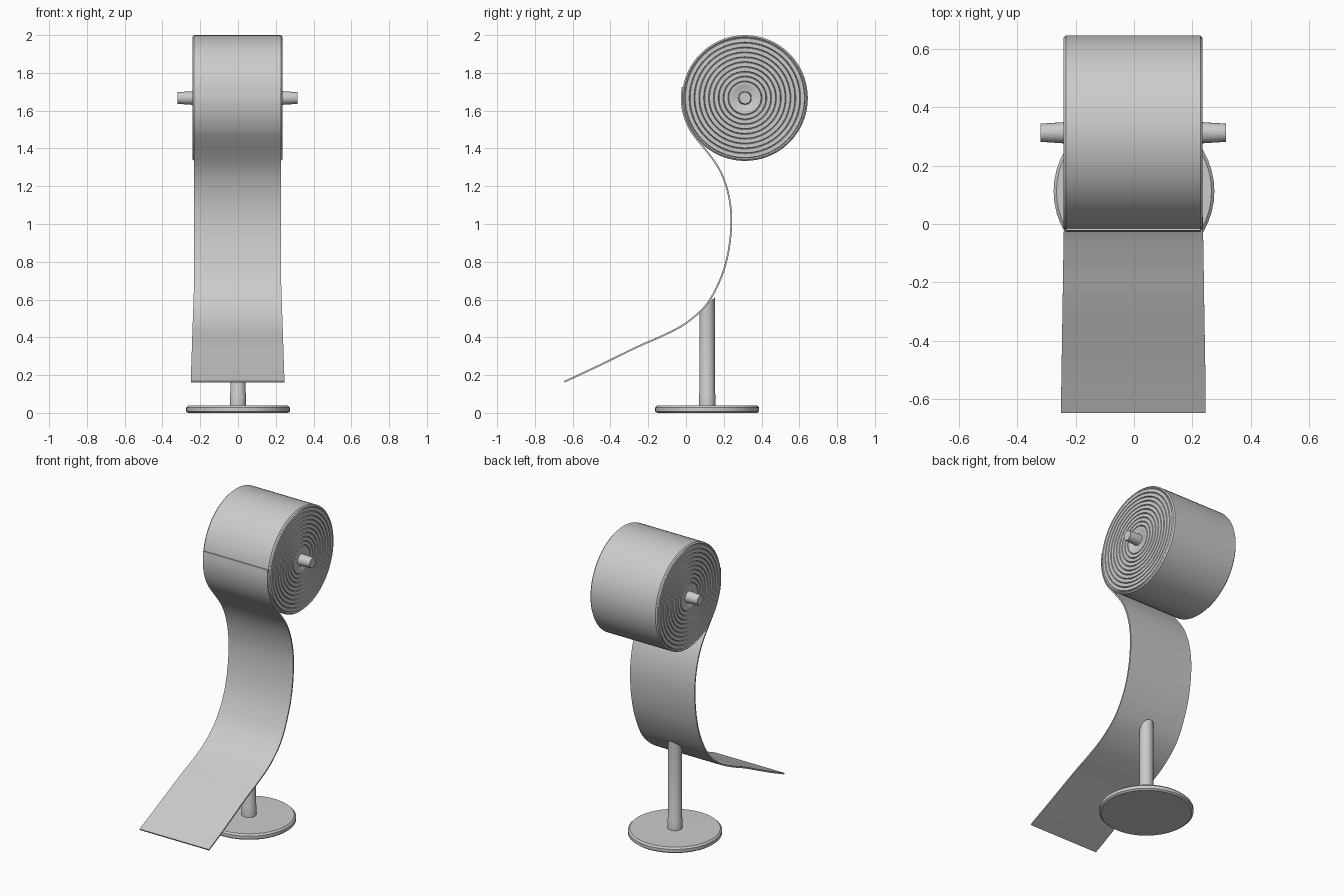
import bpy, bmesh, math
from mathutils import Vector, Matrix

if "Cube" in bpy.data.objects:
    bpy.data.objects.remove(bpy.data.objects["Cube"])


def finish(bm, name, angle=35):
    bmesh.ops.recalc_face_normals(bm, faces=bm.faces)
    me = bpy.data.meshes.new(name)
    bm.to_mesh(me)
    bm.free()
    ob = bpy.data.objects.new(name, me)
    bpy.context.collection.objects.link(ob)
    bpy.ops.object.select_all(action='DESELECT')
    ob.select_set(True)
    bpy.context.view_layer.objects.active = ob
    bpy.ops.object.shade_smooth_by_angle(angle=math.radians(angle))
    return ob


def lathe(name, profile, matrix, sides=64):
    """Revolve (radius, height) points around local z; zero radius closes the ends."""
    bm = bmesh.new()
    rings = []
    for r, h in profile:
        n = 1 if r == 0 else sides
        rings.append([bm.verts.new(matrix @ Vector((r * math.cos(2 * math.pi * i / sides),
                                                    r * math.sin(2 * math.pi * i / sides), h)))
                      for i in range(n)])
    for a, b in zip(rings, rings[1:]):
        for i in range(sides):
            j = (i + 1) % sides
            quad = [a[i % len(a)], a[j % len(a)], b[j % len(b)], b[i % len(b)]]
            bm.faces.new(list(dict.fromkeys(quad)))
    return finish(bm, name)


CY, CZ, R = 0.312, 1.667, 0.333
sideways = Matrix.Translation((-0.003, CY, CZ)) @ Matrix.Rotation(math.pi / 2, 4, 'Y')

# Paper roll with concentric layer grooves on both ends
HALF, LAYERS, INNER = 0.238, 10, 0.065
step = (R - 0.012 - INNER) / LAYERS
end = [(0.0, HALF - 0.004), (INNER - 0.006, HALF - 0.004)]
for i in range(LAYERS):
    r = INNER + i * step
    end += [(r, HALF), (r + step - 0.006, HALF), (r + step - 0.003, HALF - 0.006)]
end += [(R - 0.008, HALF), (R, HALF - 0.008)]
lathe("paper_roll", end + [(r, -h) for r, h in reversed(end)], sideways, 72)

# Axle through the roll
lathe("axle", [(0, -0.317), (0.031, -0.317), (0.036, -0.24), (0.036, 0.24),
               (0.031, 0.317), (0, 0.317)], sideways, 24)

# Unrolled sheet: hugs the roll, then follows an S-curve to the front
path = [(CY + (R + 0.002) * math.cos(math.radians(a)), CZ + (R + 0.002) * math.sin(math.radians(a)))
        for a in range(170, 221, 10)]
path += [(0.155, 1.325), (0.207, 1.22), (0.235, 1.1), (0.239, 0.98), (0.222, 0.84),
         (0.183, 0.71), (0.11, 0.575), (0.0, 0.475), (-0.12, 0.41), (-0.25, 0.353),
         (-0.4, 0.28), (-0.52, 0.222), (-0.645, 0.165)]
pts = [Vector(p) for p in path]
ext = [2 * pts[0] - pts[1]] + pts + [2 * pts[-1] - pts[-2]]
curve = []
for p0, p1, p2, p3 in zip(ext, ext[1:], ext[2:], ext[3:]):
    for k in range(4):
        t = k / 4
        curve.append(0.5 * (2 * p1 + (p2 - p0) * t + (2 * p0 - 5 * p1 + 4 * p2 - p3) * t * t
                            + (3 * p1 - p0 - 3 * p2 + p3) * t ** 3))
curve.append(pts[-1])

bm = bmesh.new()
THICK = 0.009
rows = []
for i, p in enumerate(curve):
    d = (curve[min(i + 1, len(curve) - 1)] - curve[max(i - 1, 0)]).normalized()
    n = Vector((d.y, -d.x)) * THICK / 2
    w = 0.23 + 0.017 * min(1, max(0, (0.7 - p.y) / 0.5))
    rows.append([bm.verts.new((x - 0.002, p.x + s * n.x, p.y + s * n.y))
                 for x, s in ((-w, -1), (w, -1), (w, 1), (-w, 1))])
for a, b in zip(rows, rows[1:]):
    for k in range(4):
        bm.faces.new((a[k], a[(k + 1) % 4], b[(k + 1) % 4], b[k]))
bm.faces.new(rows[0])
bm.faces.new(rows[-1])
finish(bm, "hanging_sheet")

# Round base
BY = 0.112
stand = Matrix.Translation((0, BY, 0))
lathe("base", [(0, 0), (0.265, 0), (0.275, 0.008), (0.275, 0.028), (0.265, 0.038), (0, 0.04)],
      stand, 48)

# Post with a slanted top that meets the sheet
post = lathe("post", [(0, 0.03), (0.043, 0.03), (0.043, 0.1), (0.041, 0.105),
                      (0.041, 0.575), (0, 0.575)], stand, 24)
for v in post.data.vertices:
    if v.co.z > 0.5:
        v.co.z += (v.co.y - BY) * 0.9
